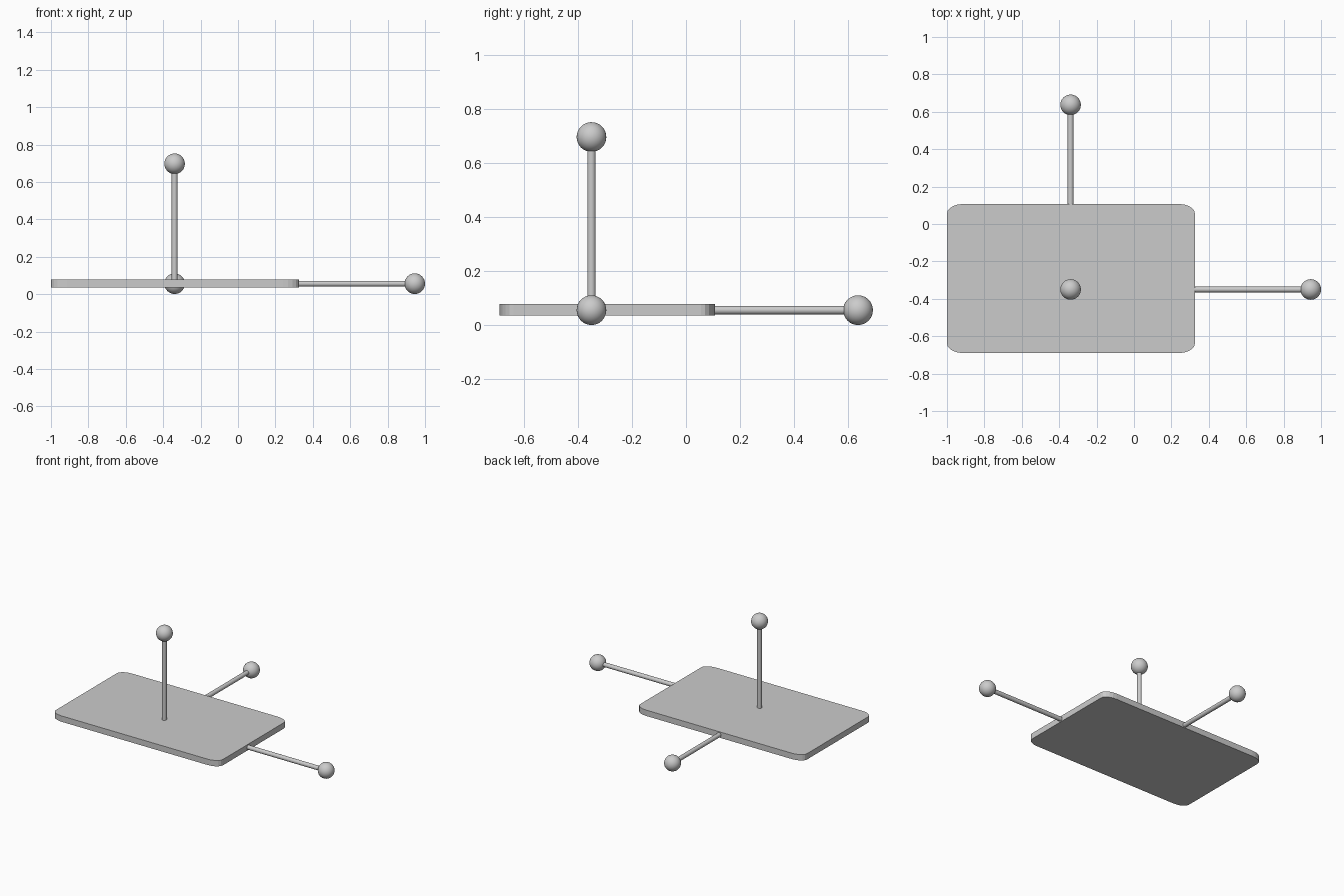
import bpy, bmesh
from mathutils import Vector

if "Cube" in bpy.data.objects:
    bpy.data.objects.remove(bpy.data.objects["Cube"])

ORIGIN = Vector((-0.339, -0.35, 0.056))
BALL_R, ROD_R = 0.055, 0.0155


def smooth(obj):
    bpy.ops.object.select_all(action='DESELECT')
    obj.select_set(True)
    bpy.context.view_layer.objects.active = obj
    bpy.ops.object.shade_smooth_by_angle()


def axis_handle(name, tip):
    """Thin rod from the common origin with a ball at its tip."""
    tip = Vector(tip)
    span = tip - ORIGIN
    bpy.ops.mesh.primitive_cylinder_add(
        vertices=32, radius=ROD_R, depth=span.length, location=(ORIGIN + tip) / 2,
        rotation=span.to_track_quat('Z', 'Y').to_euler())
    rod = bpy.context.object
    rod.name = name + "_rod"
    smooth(rod)
    bpy.ops.mesh.primitive_uv_sphere_add(
        segments=32, ring_count=16, radius=BALL_R, location=tip)
    ball = bpy.context.object
    ball.name = name + "_ball"
    smooth(ball)


# Plate: unit block with rounded upright corners, stretched to size
bm = bmesh.new()
bmesh.ops.create_cube(bm, size=1)
upright = [e for e in bm.edges
           if abs(e.verts[0].co.z - e.verts[1].co.z) > 0.5]
bmesh.ops.bevel(bm, geom=upright, offset=0.065, segments=5, profile=0.5,
                affect='EDGES')
bmesh.ops.scale(bm, vec=(1.326, 0.797, 0.042), verts=bm.verts)
bmesh.ops.translate(bm, vec=(-0.337, -0.2915, 0.057), verts=bm.verts)
mesh = bpy.data.meshes.new("plate")
bm.to_mesh(mesh)
bm.free()
plate = bpy.data.objects.new("plate", mesh)
bpy.context.collection.objects.link(plate)

# Three handles along right, back and up
axis_handle("right", (0.945, ORIGIN.y, ORIGIN.z))
axis_handle("back", (ORIGIN.x, 0.637, ORIGIN.z))
axis_handle("up", (ORIGIN.x, ORIGIN.y, 0.697))
